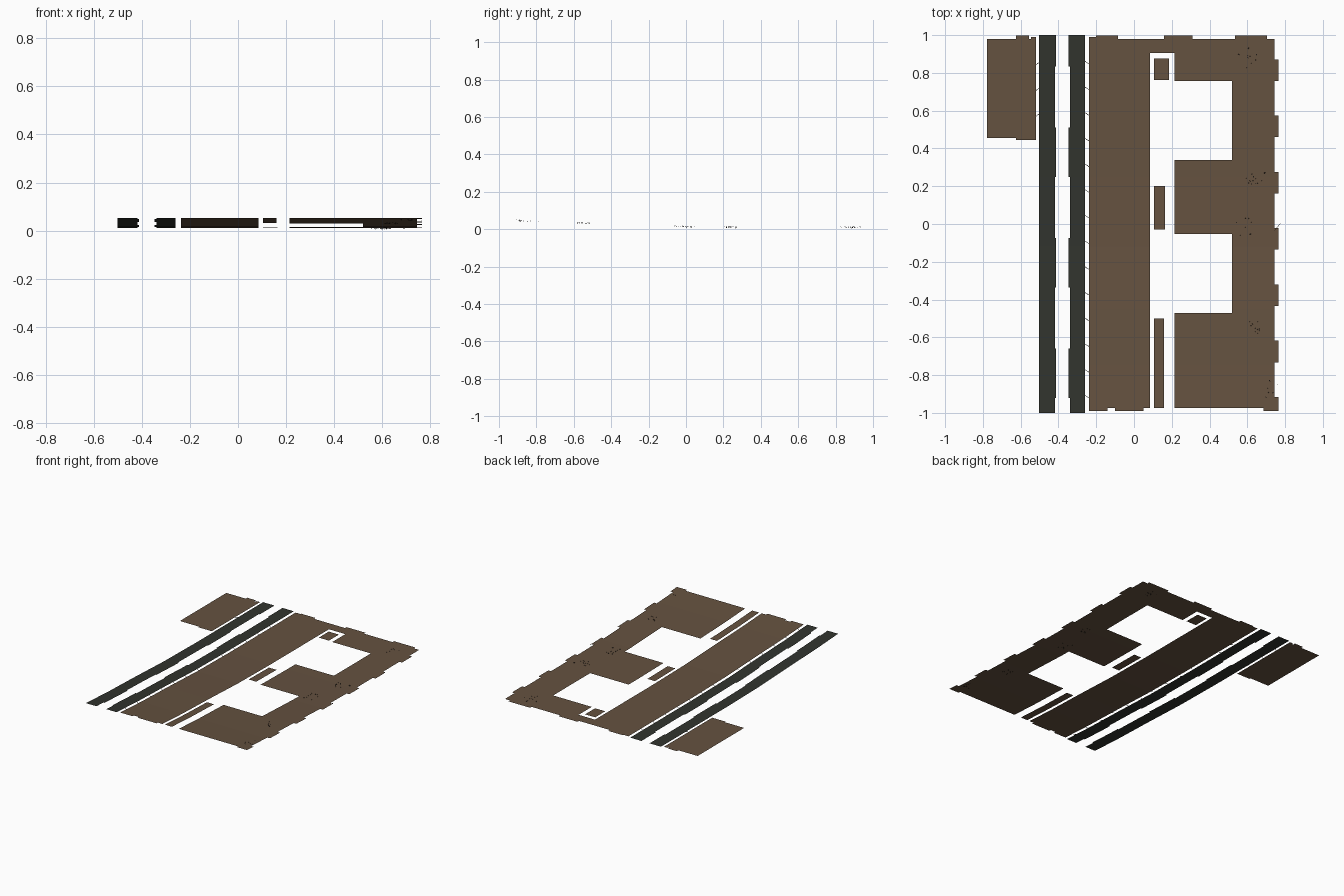
import bpy
import random
from mathutils import Vector

random.seed(4)
if "Cube" in bpy.data.objects:
    bpy.data.objects.remove(bpy.data.objects["Cube"], do_unlink=True)


def material(name, colour):
    mat = bpy.data.materials.new(name)
    mat.use_nodes = True
    mat.diffuse_color = (*colour, 1)
    mat.node_tree.nodes["Principled BSDF"].inputs["Base Color"].default_value = (*colour, 1)
    return mat


earth = material("earth brown", (0.13, 0.084, 0.051))
asphalt = material("dark asphalt", (0.031, 0.034, 0.027))
debris = material("debris black", (0.012, 0.01, 0.008))

# Slope of the terrain along its length: (y, height)
slope = [(-1, 0.053), (-0.75, 0.039), (-0.45, 0.029), (-0.12, 0.015), (0.25, 0.01), (1, 0.01)]


def height(y):
    for (y0, z0), (y1, z1) in zip(slope, slope[1:]):
        if y <= y1:
            return z0 + (z1 - z0) * (y - y0) / (y1 - y0)
    return slope[-1][1]


def add_object(name, verts, faces, mat):
    mesh = bpy.data.meshes.new(name)
    mesh.from_pydata(verts, [], faces)
    mesh.materials.append(mat)
    obj = bpy.data.objects.new(name, mesh)
    bpy.context.collection.objects.link(obj)
    return obj


def sheet(name, rects, mat):
    """Thin ground sheet from x0, x1, y0, y1 rectangles draped over the slope."""
    verts, faces = [], []
    for x0, x1, y0, y1 in rects:
        cuts = [y0] + [y for y, z in slope if y0 < y < y1] + [y1]
        for a, b in zip(cuts, cuts[1:]):
            n = len(verts)
            verts += [(x, y, height(y)) for x, y in ((x0, a), (x1, a), (x1, b), (x0, b))]
            faces.append((n, n + 1, n + 2, n + 3))
    return add_object(name, verts, faces, mat)


# Main ground with two rectangular openings and a narrow gap
inner, outer, low, top = 0.52, 0.745, -0.975, 0.98
main = [(-0.238, 0.085, low, top), (0.085, outer, 0.905, top), (inner, outer, low, 0.905)]
main += [(0.215, inner, a, b) for a, b in ((0.757, 0.905), (-0.052, 0.34), (low, -0.47))]
sheet("main_ground", main, earth)

# Ragged tabs around the ground edges
tabs = []
for i in range(7):
    y = 0.815 - 0.298 * i
    tabs.append((outer, 0.765, max(y - 0.057, -0.99), y + 0.057))
tabs += [(a, b, top, 0.997) for a, b in ((-0.2, -0.085), (0.16, 0.31), (0.535, 0.705))]
tabs += [(a, b, -0.99, low) for a, b in ((-0.238, -0.14), (-0.1, 0.05), (0.685, 0.765))]
tabs.append((-0.238, -0.2, top, 0.99))
sheet("edge_tabs", tabs, earth)

# Separate ground patches
sheet("small_patch_back", [(0.105, 0.185, 0.762, 0.875)], earth)
sheet("small_patch_middle", [(0.105, 0.165, -0.03, 0.2)], earth)
sheet("small_patch_front", [(0.105, 0.16, low, -0.5)], earth)
sheet("side_patch", [(-0.778, -0.519, 0.455, top), (-0.625, -0.519, 0.445, 0.455),
                     (-0.625, -0.555, top, 0.997), (-0.545, -0.519, top, 0.99)], earth)

# Two road strips whose facing edges step in and out
bands = [(max(y - 0.13, -1), min(y + 0.13, 1)) for y in (0.965, 0.38, -0.205, -0.79)]
sheet("left_road_strip".replace("left", "right"),
      [(-0.502, -0.419, -1, 1)] + [(-0.419, -0.412, a, b) for a, b in bands], asphalt)
sheet("left_road_strip",
      [(-0.34, -0.259, -1, 1)] + [(-0.348, -0.34, a, b) for a, b in bands], asphalt)

# Thin diagonal cracks beside the road
verts, faces = [], []
cracks = [(-0.26, -0.238, 0.86 - 0.136 * i, -0.014) for i in range(14)]
cracks += [(-0.52, -0.502, 0.84 - 0.136 * i, 0.014) for i in range(3)]
cracks.append((0.745, 0.775, -0.035, 0.036))
for x0, x1, y, dy in cracks:
    n = len(verts)
    verts += [(x0, y, height(y)), (x1, y + dy, height(y + dy)),
              (x1, y + dy + 0.003, height(y + dy)), (x0, y + 0.003, height(y))]
    faces.append((n, n + 1, n + 2, n + 3))
add_object("edge_cracks", verts, faces, debris)

# Scattered shards poking through the ground
verts, faces = [], []
for cx, cy in ((0.6, 0.88), (0.63, 0.24), (0.58, 0.0), (0.64, -0.54), (0.725, -0.87)):
    for i in range(22):
        x = min(cx + random.gauss(0, 0.025), 0.77)
        y = cy + random.gauss(0, 0.025)
        centre = Vector((x, y, height(y)))
        n = len(verts)
        for k in range(3):
            verts.append(centre + Vector([random.uniform(-0.006, 0.006) for axis in "xyz"]))
        faces.append((n, n + 1, n + 2))
add_object("scattered_debris", verts, faces, debris)
